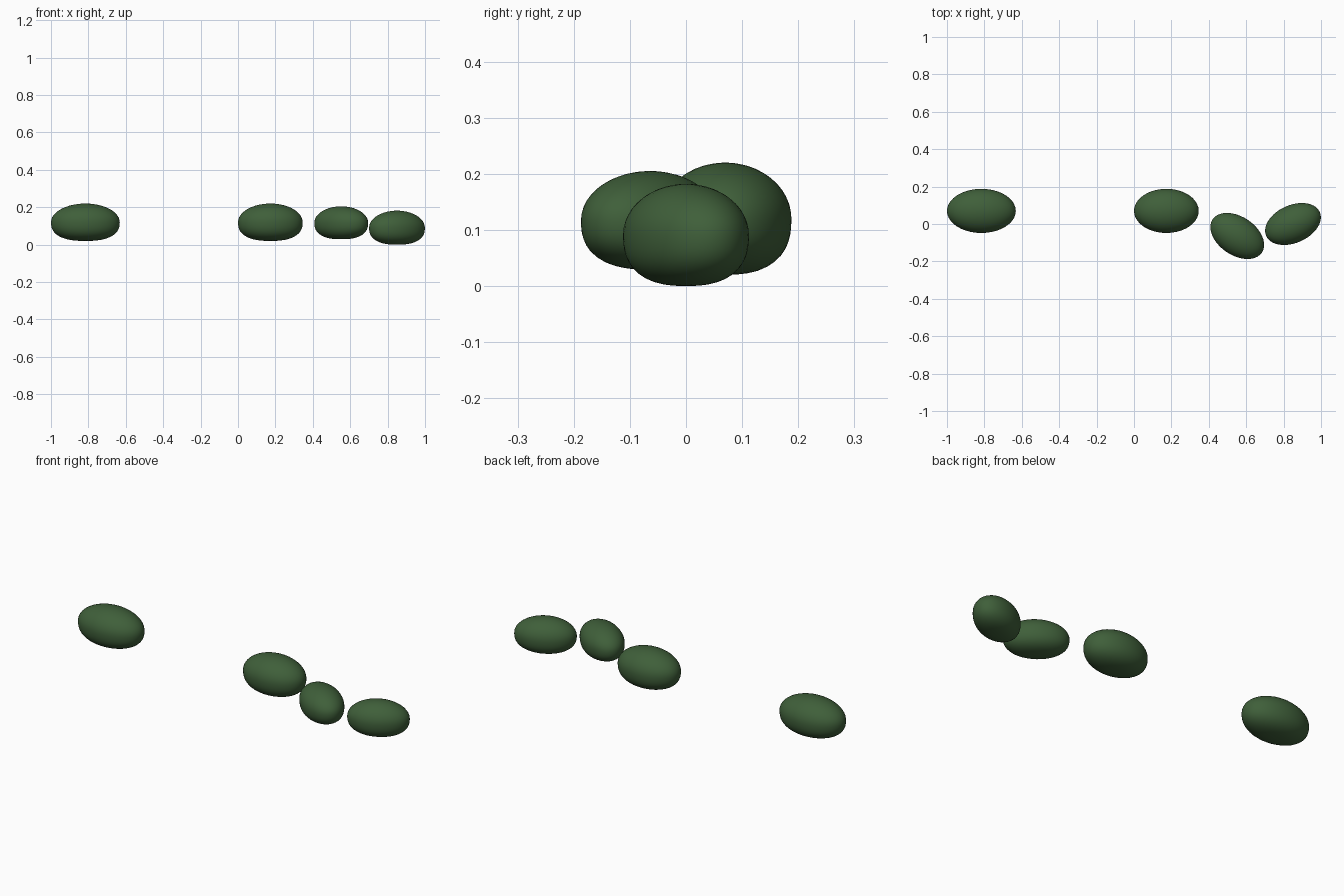
import bpy, bmesh, math

if "Cube" in bpy.data.objects:
    bpy.data.objects.remove(bpy.data.objects["Cube"])

# One dark green for all shrubs
green = bpy.data.materials.new("dark_leaf_green")
green.diffuse_color = (0.05, 0.115, 0.042, 1)
green.use_nodes = True
green.node_tree.nodes["Principled BSDF"].inputs["Base Color"].default_value = green.diffuse_color


def shrub(name, centre, half, angle):
    """Squashed ball: round on top, fuller and flatter underneath."""
    bm = bmesh.new()
    bmesh.ops.create_icosphere(bm, subdivisions=4, radius=1)
    for v in bm.verts:
        v.co.normalize()
        if v.co.z < 0:
            n = 2.5
            r = math.hypot(v.co.x, v.co.y)
            v.co /= (r ** n + abs(v.co.z) ** n) ** (1 / n)
        v.co.x *= half[0]
        v.co.y *= half[1]
        v.co.z *= half[2]
    for f in bm.faces:
        f.smooth = True
    mesh = bpy.data.meshes.new(name)
    bm.to_mesh(mesh)
    bm.free()
    mesh.materials.append(green)
    obj = bpy.data.objects.new(name, mesh)
    obj.location = centre
    obj.rotation_euler.z = math.radians(angle)
    bpy.context.collection.objects.link(obj)


# Row of four shrubs, left to right
shrub("far_left_shrub", (-0.816, 0.07, 0.12), (0.184, 0.118, 0.10), 0)
shrub("middle_shrub", (0.173, 0.07, 0.12), (0.173, 0.118, 0.10), 0)
shrub("small_shrub", (0.552, -0.064, 0.117), (0.159, 0.103, 0.088), -34)
shrub("far_right_shrub", (0.850, 0.0, 0.091), (0.157, 0.101, 0.091), 24)
